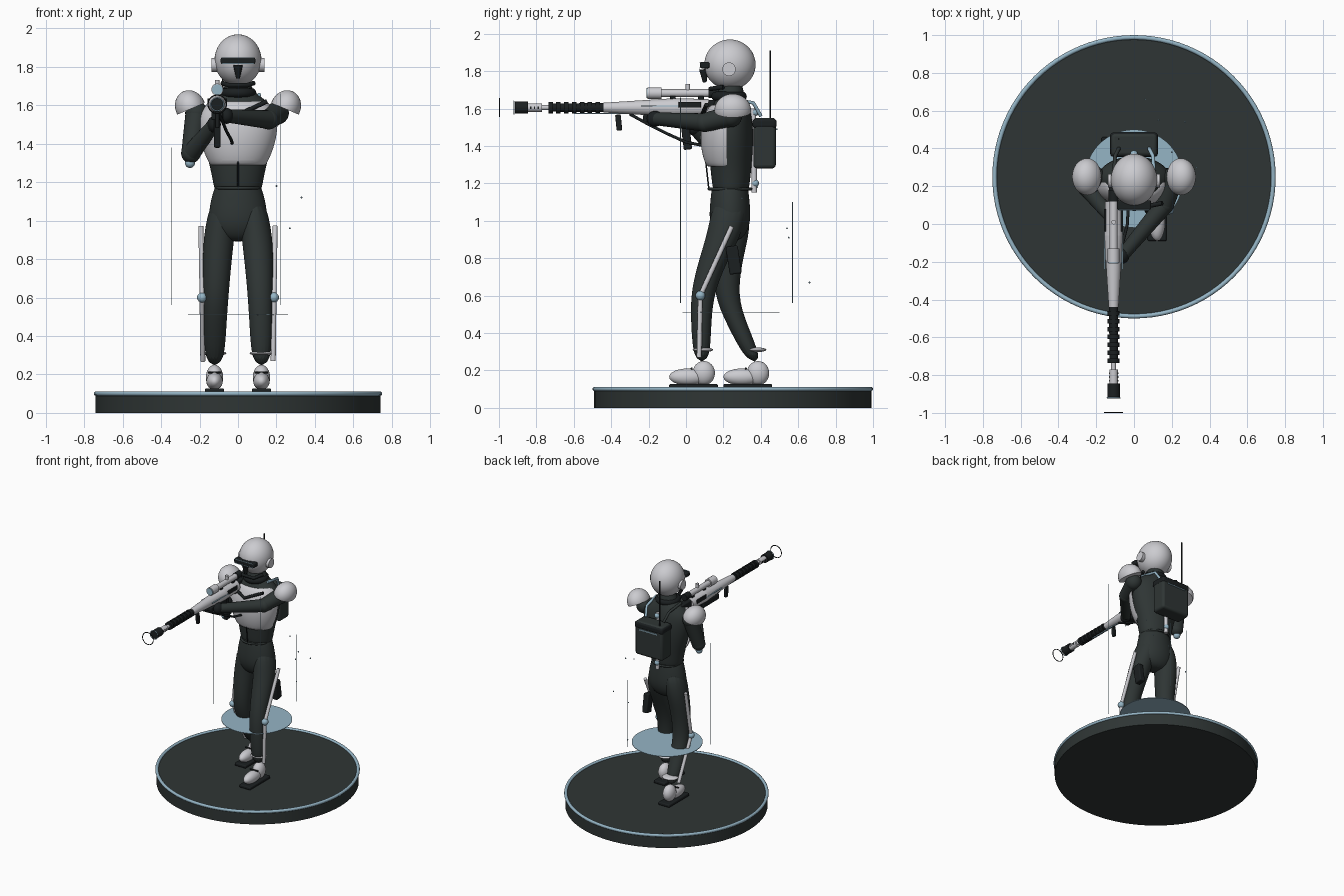
import bpy, bmesh, math
from mathutils import Vector, Matrix

old = bpy.data.objects.get("Cube")
if old:
    bpy.data.objects.remove(old)


def material(name, rgb):
    m = bpy.data.materials.new(name)
    m.use_nodes = True
    m.diffuse_color = (*rgb, 1)
    m.node_tree.nodes["Principled BSDF"].inputs["Base Color"].default_value = (*rgb, 1)
    return m


DARK = material("dark green grey", (.028, .036, .035))
BLACK = material("near black", (.011, .014, .015))
WHITE = material("pale grey", (.6, .6, .63))
BLUE = material("light blue", (.3, .46, .56))


def add(name, bm, mat):
    bmesh.ops.recalc_face_normals(bm, faces=bm.faces)
    me = bpy.data.meshes.new(name)
    bm.to_mesh(me)
    bm.free()
    me.materials.append(mat)
    ob = bpy.data.objects.new(name, me)
    bpy.context.collection.objects.link(ob)
    return ob


def rod(name, a, b, r, mat, r2=None, n=24):
    a, b = Vector(a), Vector(b)
    bm = bmesh.new()
    turn = (b - a).to_track_quat('Z', 'Y').to_matrix().to_4x4()
    bmesh.ops.create_cone(bm, cap_ends=True, segments=n, radius1=r, radius2=r if r2 is None else r2,
                          depth=(b - a).length, matrix=Matrix.Translation((a + b) / 2) @ turn)
    return add(name, bm, mat)


def ball(name, c, s, mat, n=24):
    bm = bmesh.new()
    s = s if isinstance(s, tuple) else (s, s, s)
    bmesh.ops.create_uvsphere(bm, u_segments=n, v_segments=n // 2, radius=1,
                              matrix=Matrix.Translation(c) @ Matrix.Diagonal((*s, 1)))
    return add(name, bm, mat)


def box(name, c, s, mat, bevel=.008, tilt=0):
    bm = bmesh.new()
    bmesh.ops.create_cube(bm, size=1, matrix=Matrix.Translation(c) @ Matrix.Rotation(tilt, 4, 'X')
                          @ Matrix.Diagonal((*s, 1)))
    ob = add(name, bm, mat)
    if bevel:
        mod = ob.modifiers.new("bevel", 'BEVEL')
        mod.width, mod.segments = bevel, 3
    return ob


def loft(name, rings, mat, start=0, sweep=1, n=16):
    """Skin through level ellipses given as (x, y, z, rx, ry)."""
    bm = bmesh.new()
    closed = sweep == 1
    count = n if closed else n + 1
    rows = []
    for x, y, z, rx, ry in rings:
        angles = [math.tau * (start + sweep * i / n) for i in range(count)]
        rows.append([bm.verts.new((x + rx * math.cos(t), y + ry * math.sin(t), z)) for t in angles])
    for lo, hi in zip(rows, rows[1:]):
        for i in range(n):
            j = (i + 1) % count
            bm.faces.new((lo[i], lo[j], hi[j], hi[i]))
    if closed:
        bm.faces.new(rows[0])
        bm.faces.new(rows[-1])
    ob = add(name, bm, mat)
    ob.modifiers.new("smooth", 'SUBSURF').levels = 2
    return ob


def tube(name, pts, mat, cyclic=False):
    """Round tube through points given as (x, y, z, radius)."""
    cu = bpy.data.curves.new(name, 'CURVE')
    cu.dimensions, cu.bevel_depth, cu.bevel_resolution = '3D', 1, 4
    cu.use_fill_caps = True
    sp = cu.splines.new('POLY')
    sp.points.add(len(pts) - 1)
    for p, (x, y, z, r) in zip(sp.points, pts):
        p.co, p.radius = (x, y, z, 1), r
    sp.use_cyclic_u, sp.use_smooth = cyclic, True
    cu.materials.append(mat)
    ob = bpy.data.objects.new(name, cu)
    bpy.context.collection.objects.link(ob)


def ring(name, c, r, thick, mat, upright=False, n=64):
    pts = []
    for i in range(n):
        u, v = r * math.cos(math.tau * i / n), r * math.sin(math.tau * i / n)
        pts.append((c[0] + u, c[1], c[2] + v, thick) if upright else (c[0] + u, c[1] + v, c[2], thick))
    tube(name, pts, mat, True)


# Display base, floating disc, light posts and motes
rod("base", (0, .25, 0), (0, .25, .1), .742, DARK, n=96)
ring("base_rim", (0, .25, .1), .738, .012, BLUE, n=96)
rod("floating_disc", (0, .24, .508), (0, .24, .512), .26, BLUE, n=64)
for x, y, top in ((-.345, .185, 1.38), (.22, -.03, 1.66), (.125, .57, 1.1)):
    rod("light_post", (x, y, .56), (x, y, top), .002, BLUE, n=8)
for p in ((.33, .3, 1.12), (.06, .66, .67), (.27, .54, .96), (.2, .38, 1.18), (.13, .55, .91)):
    ball("mote", p, .005, BLUE, 8)

# Trousers, torso and breastplate
loft("pelvis", [(0, .235, z, rx, ry) for z, rx, ry in
                ((1.18, .12, .095), (1.17, .125, .1), (1.1, .147, .108), (1, .16, .115), (.93, .14, .09),
                 (.89, .06, .05))], DARK)
loft("torso", [(0, .24, z, rx, ry) for z, rx, ry in
               ((1.155, .12, .09), (1.17, .128, .1), (1.28, .147, .112), (1.4, .185, .122), (1.5, .2, .122),
                (1.58, .2, .11), (1.64, .13, .09), (1.68, .07, .068), (1.76, .06, .06))], DARK)
loft("breastplate", [(0, .22, z, rx, ry) for z, rx, ry in
                     ((1.29, .14, .1), (1.3, .152, .118), (1.38, .187, .14), (1.47, .206, .145),
                      (1.55, .205, .13), (1.61, .16, .1), (1.62, .14, .08))], WHITE, .5, .5)
rod("belly_seam", (0, .122, 1.17), (0, .102, 1.35), .004, BLACK, n=8)
ring("waist_seam", (0, .235, 1.17), .112, .008, DARK)
ring("collar", (0, .23, 1.665), .07, .025, BLACK)
tube("chest_strap", [(-.12, .11, 1.6, .012), (0, .08, 1.55, .012), (.15, .11, 1.62, .012)], BLACK)

# Legs, braces, boots: the left leg is forward
LEGS = {
    "left": (1, .02, ((1.13, .24), (.95, .215), (.8, .15), (.62, .087), (.45, .08), (.24, .085))),
    "right": (-1, .31, ((1.13, .245), (.95, .25), (.8, .225), (.6, .212), (.45, .27), (.24, .37))),
}
SIZES = ((.065, .07, .095), (.096, .083, .097), (.108, .077, .08), (.115, .066, .064),
         (.12, .061, .055), (.122, .05, .045))
for side, (s, foot, path) in LEGS.items():
    rings = [(s * x, y, z, rx, ry) for (z, y), (x, rx, ry) in zip(path, SIZES)]
    loft(side + "_leg", rings, DARK)
    top = (s * .193, path[1][1] + .03, .97)
    knee = (s * .187, path[3][1] - .01, .6)
    ankle = (s * .183, path[5][1] - .015, .27)
    rod(side + "_thigh_brace", top, knee, .013, WHITE)
    rod(side + "_shin_brace", knee, ankle, .013, WHITE)
    ball(side + "_knee_joint", knee, .026, BLUE)
    ball(side + "_ankle_band", (s * .122, path[5][1] + .005, .31), (.062, .055, .013), WHITE)
    x = s * .122
    box(side + "_sole", (x, foot + .02, .115), (.1, .26, .025), BLACK)
    ball(side + "_boot_toe", (x, foot - .01, .165), (.043, .1, .045), WHITE)
    ball(side + "_boot_heel", (x, foot + .075, .185), (.045, .06, .065), WHITE)
    rod(side + "_boot_lace", (x - .035, foot + .01, .21), (x + .035, foot + .01, .21), .006, BLACK, n=8)
box("holster", (.165, .255, .79), (.045, .065, .15), BLACK, tilt=.15)

# Head
ball("helmet", (0, .235, 1.835), (.122, .137, .134), WHITE, 48)
box("visor", (0, .1, 1.832), (.18, .05, .034), BLACK)
for z in (1.817, 1.847):
    box("visor_trim", (0, .074, z), (.165, .004, .004), BLUE, 0)
rod("breather", (0, .095, 1.81), (0, .1, 1.74), .025, BLACK, .01)
tube("jaw_guard", [(-.08, .2, 1.715, .012), (-.05, .13, 1.705, .012), (.05, .13, 1.705, .012),
                   (.08, .2, 1.715, .012)], BLACK)
for s in (-1, 1):
    rod("ear_disc", (s * .105, .23, 1.81), (s * .138, .23, 1.81), .036, WHITE)

# Shoulder domes
for s in (-1, 1):
    bm = bmesh.new()
    bmesh.ops.create_uvsphere(bm, u_segments=32, v_segments=16, radius=1)
    bmesh.ops.bisect_plane(bm, geom=bm.verts[:] + bm.edges[:] + bm.faces[:], plane_co=(0, 0, -.1),
                           plane_no=(0, 0, -1), clear_outer=True)
    bmesh.ops.holes_fill(bm, edges=[e for e in bm.edges if e.is_boundary])
    bm.transform(Matrix.Translation((s * .248, .25, 1.59)) @ Matrix.Rotation(s * .4, 4, 'Y')
                 @ Matrix.Diagonal((.078, .098, .09, 1)))
    add("shoulder_dome", bm, WHITE)


# Arms holding the rifle
def arm(side, shoulder, elbow, hand):
    rod(side + "_upper_arm", shoulder, elbow, .058, DARK, .05)
    ball(side + "_shoulder", shoulder, .06, DARK)
    ball(side + "_elbow", elbow, .051, DARK)
    rod(side + "_forearm", elbow, hand, .049, DARK, .034)
    ball(side + "_glove", hand, (.036, .045, .042), BLACK)


arm("right", (-.215, .25, 1.56), (-.245, .19, 1.35), (-.125, .04, 1.5))
arm("left", (.205, .24, 1.56), (.16, .1, 1.525), (-.06, -.165, 1.545))
ball("right_elbow_pad", (-.25, .19, 1.3), .026, BLUE)

# Backpack, antenna and spine
box("backpack", (0, .42, 1.415), (.245, .12, .27), DARK, .018)
box("backpack_flap", (0, .42, 1.52), (.252, .128, .05), BLACK, .015)
box("backpack_stripe", (0, .485, 1.49), (.16, .006, .008), BLUE, 0)
rod("antenna", (-.08, .45, 1.53), (-.08, .45, 1.91), .0045, BLACK, n=10)
rod("spine_bar", (0, .365, 1.15), (0, .36, 1.6), .015, WHITE)
for z in (1.2, 1.58):
    ball("spine_joint", (0, .37, z), .02, BLUE)
for s in (-1, 1):
    tube("pack_strap", [(s * .08, .4, 1.56, .01), (s * .1, .36, 1.63, .01), (s * .11, .22, 1.655, .01)],
         BLUE if s > 0 else DARK)

# Rifle, listed as (name, back y, front y, back radius, front radius, colour)
GX, GZ = -.108, 1.605
for name, a, b, ra, rb, mat in (
        ("rifle_receiver", .12, -.06, .045, .05, WHITE), ("rifle_body", -.06, -.44, .05, .026, WHITE),
        ("barrel_shroud", -.44, -.73, .024, .022, BLACK), ("barrel", -.73, -.79, .013, .013, WHITE),
        ("muzzle_vent", -.77, -.85, .023, .023, WHITE), ("muzzle", -.845, -.915, .033, .033, BLACK)):
    rod(name, (GX, a, GZ), (GX, b, GZ), ra, mat, rb)
for i in range(7):
    y = -.46 - i * .042
    rod("shroud_rib", (GX, y, GZ), (GX, y - .024, GZ), .031, BLACK)
for i in range(3):
    box("vent_slot", (GX, -.79 - i * .02, GZ), (.05, .008, .014), BLACK, 0)
for s in (-1, 1):
    box("rifle_side_stripe", (GX + s * .046, -.13, GZ + .008), (.008, .22, .006), BLUE, 0)
    box("rifle_side_panel", (GX + s * .045, .02, GZ + .015), (.012, .12, .03), BLACK, .003)
box("underbarrel_stripe", (GX, -.45, GZ - .032), (.01, .3, .007), BLUE, 0)
box("stock", (GX, .16, GZ - .005), (.05, .16, .09), BLACK)
box("handguard", (GX, -.13, 1.545), (.06, .2, .045), BLACK)
box("foregrip", (GX, -.36, 1.525), (.022, .03, .085), BLACK, .005, .1)
box("pistol_grip", (GX, 0, 1.47), (.035, .045, .18), BLACK, tilt=.12)
tube("sling", [(GX, -.3, 1.57, .008), (-.08, -.2, 1.515, .008), (-.06, -.1, 1.465, .008),
               (-.035, 0, 1.42, .008), (-.03, .1, 1.4, .008)], BLACK)
ring("muzzle_ring", (GX, -.92, GZ), .034, .003, BLUE, True)
ring("muzzle_flash_ring", (GX, -.997, GZ), .048, .003, BLACK, True)

# Scope
SZ = 1.682
rod("scope_tube", (GX, .17, SZ), (GX, -.15, SZ), .021, WHITE)
rod("scope_bell", (GX, -.13, SZ), (GX, -.205, SZ), .031, WHITE)
rod("scope_lens", (GX, -.204, SZ), (GX, -.21, SZ), .027, BLUE)
rod("scope_eyepiece", (GX, .12, SZ), (GX, .18, SZ), .026, BLACK)
rod("scope_dial", (GX, .01, SZ), (GX, .01, SZ + .05), .012, WHITE)
for y in (-.07, .08):
    box("scope_mount", (GX, y, 1.655), (.028, .03, .04), BLACK, .003)

# Smooth shading with sharp edges kept
bpy.ops.object.select_all(action='DESELECT')
for ob in bpy.context.scene.objects:
    if ob.type == 'MESH':
        ob.select_set(True)
        bpy.context.view_layer.objects.active = ob
bpy.ops.object.shade_smooth_by_angle(angle=math.radians(40))
